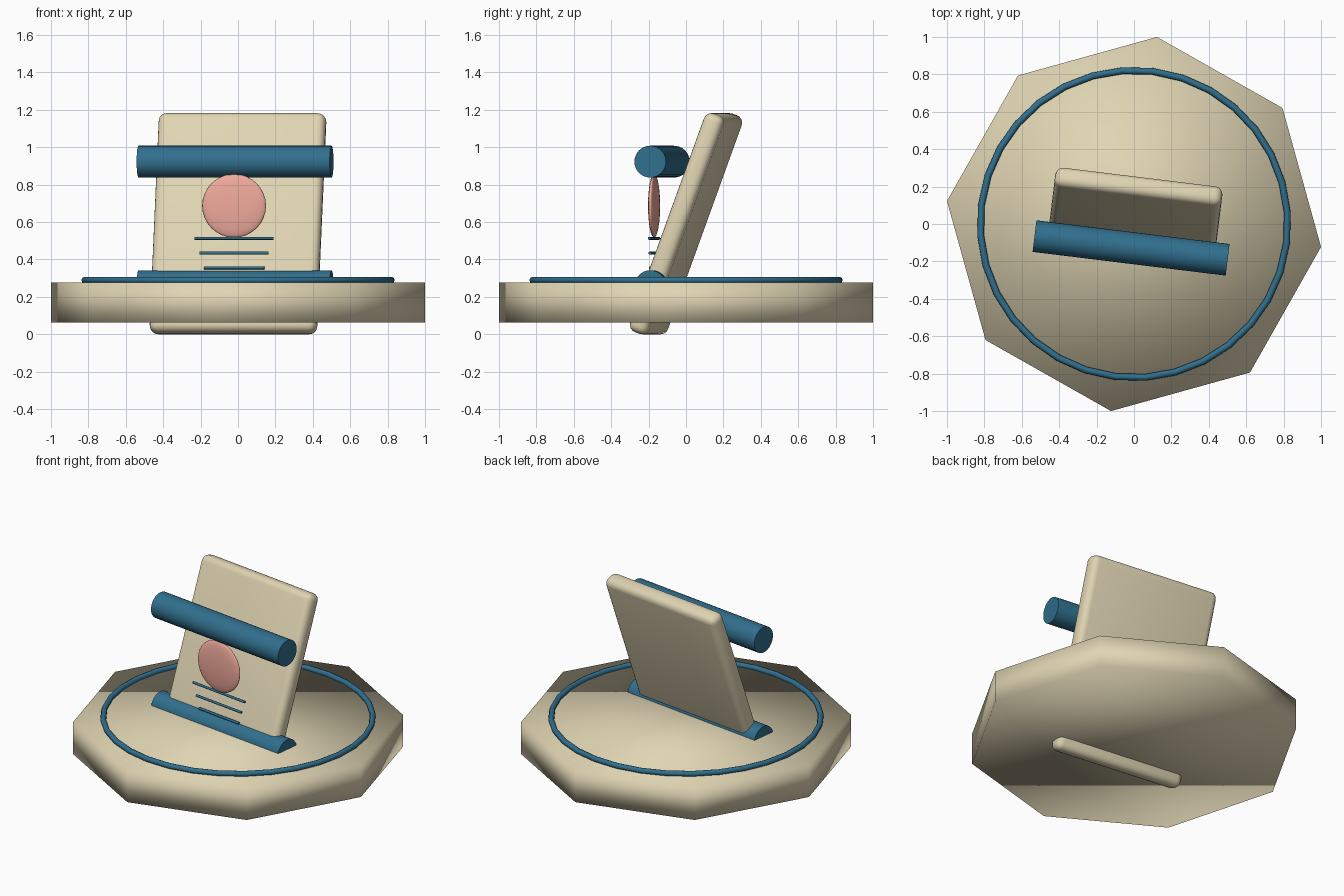
import bpy, bmesh
from math import radians, cos, sin, pi
from mathutils import Matrix, Vector

if "Cube" in bpy.data.objects:
    bpy.data.objects.remove(bpy.data.objects["Cube"])

TURN = Matrix.Rotation(radians(-7), 4, 'Z')   # whole model is turned slightly


def material(name, rgb):
    m = bpy.data.materials.new(name)
    m.diffuse_color = (*rgb, 1)
    m.use_nodes = True
    m.node_tree.nodes["Principled BSDF"].inputs["Base Color"].default_value = m.diffuse_color
    return m


CREAM = material("cream", (0.74, 0.66, 0.45))
BLUE = material("blue", (0.03, 0.16, 0.27))
PINK = material("pink", (0.87, 0.40, 0.33))


def finish(bm, name, mat, loc, rot=Matrix(), sharp=True):
    me = bpy.data.meshes.new(name)
    bm.to_mesh(me)
    bm.free()
    me.materials.append(mat)
    ob = bpy.data.objects.new(name, me)
    bpy.context.collection.objects.link(ob)
    ob.matrix_world = TURN @ Matrix.Translation(loc) @ rot
    bpy.ops.object.select_all(action='DESELECT')
    ob.select_set(True)
    bpy.context.view_layer.objects.active = ob
    if sharp:
        bpy.ops.object.shade_smooth_by_angle(angle=radians(40))
    else:
        bpy.ops.object.shade_smooth()
    return ob


def rod(name, mat, loc, radius, length, sides):
    bm = bmesh.new()
    bmesh.ops.create_cone(bm, cap_ends=True, segments=sides, radius1=radius,
                          radius2=radius, depth=length)
    return finish(bm, name, mat, loc, Matrix.Rotation(pi / 2, 4, 'Y'))


# Octagonal base, softly shaded
bm = bmesh.new()
bmesh.ops.create_cone(bm, cap_ends=True, segments=8, radius1=1.0075,
                      radius2=1.0075, depth=0.212)
finish(bm, "base", CREAM, (0, 0, 0.17), sharp=False)

# Thin ring on the base
bm = bmesh.new()
N, M, R, r = 32, 8, 0.822, 0.018
rings = [[bm.verts.new(((R + r * cos(2 * pi * j / M)) * cos(2 * pi * i / N),
                        (R + r * cos(2 * pi * j / M)) * sin(2 * pi * i / N),
                        r * sin(2 * pi * j / M))) for j in range(M)] for i in range(N)]
for i in range(N):
    a, b = rings[i], rings[(i + 1) % N]
    for j in range(M):
        k = (j + 1) % M
        bm.faces.new((a[j], b[j], b[k], a[k]))
finish(bm, "base_ring", BLUE, (0, 0, 0.289), sharp=False)

# Leaning rounded back panel, poking through the base
bm = bmesh.new()
bmesh.ops.create_cube(bm, size=1)
bmesh.ops.scale(bm, vec=Vector((0.90, 0.11, 1.243)), verts=bm.verts)
bmesh.ops.bevel(bm, geom=bm.edges[:], offset=0.042, segments=4, profile=0.5,
                affect='EDGES')
finish(bm, "back_panel", CREAM, (0, 0, 0.591), Matrix.Rotation(radians(-20), 4, 'X'))

# Upper and lower crossbars
for name, z in (("upper_bar", 0.923), ("lower_bar", 0.257)):
    rod(name, BLUE, (0, -0.129, z), 0.085, 1.04, 32)

# Flattened round face
bm = bmesh.new()
bmesh.ops.create_uvsphere(bm, u_segments=32, v_segments=16, radius=1)
bmesh.ops.scale(bm, vec=Vector((0.172, 0.025, 0.17)), verts=bm.verts)
finish(bm, "disc", PINK, (0, -0.172, 0.687), sharp=False)

# Three thin strips below the disc
for i, width in enumerate((0.425, 0.37, 0.325)):
    rod(f"strip_{i + 1}", BLUE, (0, -0.172, 0.513 - 0.079 * i), 0.008, width, 12)
